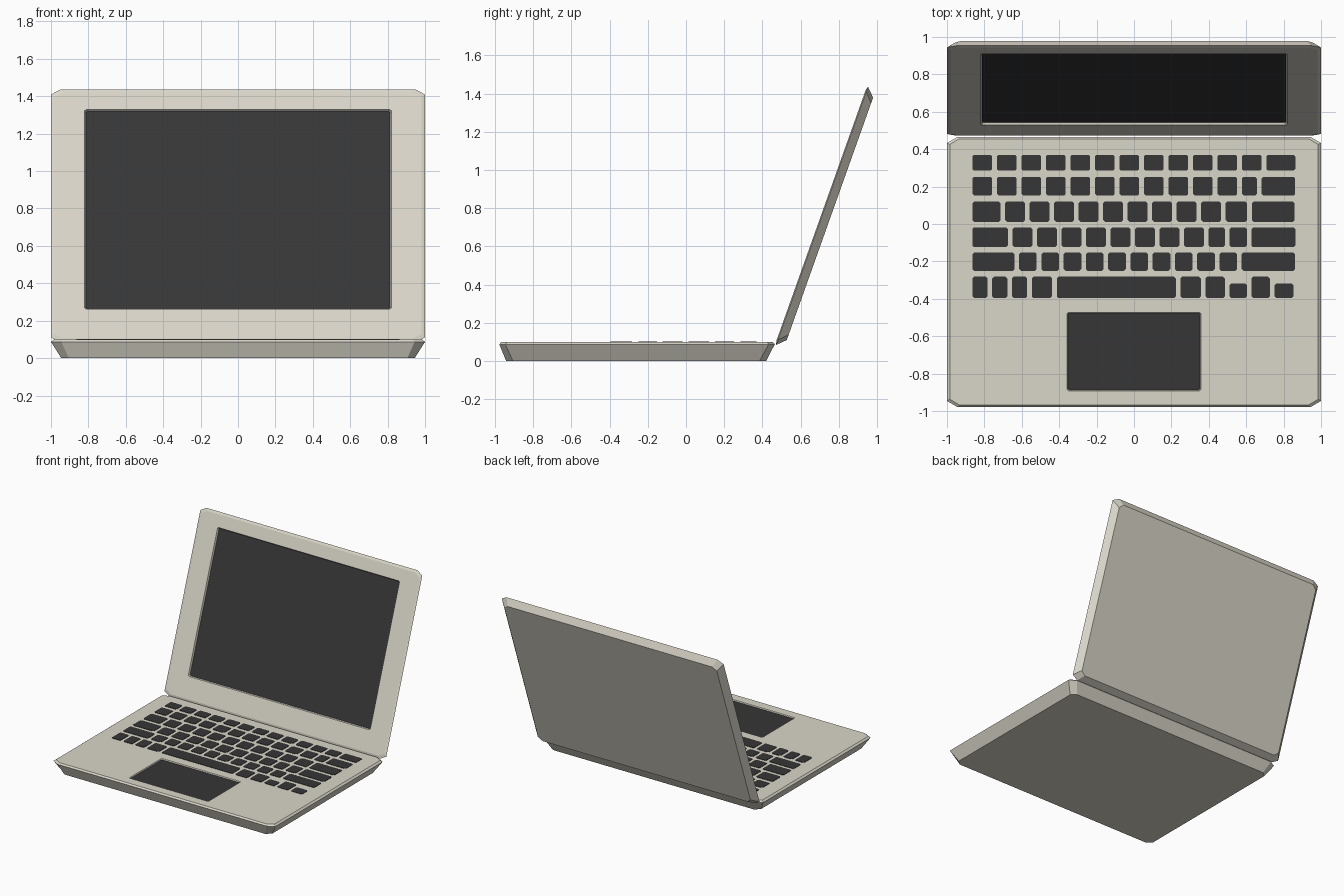
import bpy, bmesh, math

if "Cube" in bpy.data.objects:
    bpy.data.objects.remove(bpy.data.objects["Cube"])


def material(name, rgb):
    m = bpy.data.materials.new(name)
    m.diffuse_color = (*rgb, 1.0)
    m.use_nodes = True
    m.node_tree.nodes["Principled BSDF"].inputs["Base Color"].default_value = m.diffuse_color
    return m


BODY = material("warm grey shell", (0.70, 0.67, 0.585))
DARK = material("charcoal", (0.037, 0.037, 0.037))


def octagon(bm, x0, x1, y0, y1, cx, cy, z):
    """Rectangle with cut corners, counter-clockwise."""
    pts = [(x0 + cx, y0), (x1 - cx, y0), (x1, y0 + cy), (x1, y1 - cy),
           (x1 - cx, y1), (x0 + cx, y1), (x0, y1 - cy), (x0, y0 + cy)]
    return [bm.verts.new((x, y, z)) for x, y in pts]


def loft(bm, rings):
    """Join stacked octagons, cap both ends, return the last cap."""
    loops = [octagon(bm, *r) for r in rings]
    for a, b in zip(loops, loops[1:]):
        for i in range(8):
            j = (i + 1) % 8
            bm.faces.new((a[i], a[j], b[j], b[i]))
    bm.faces.new(loops[0][::-1])
    return bm.faces.new(loops[-1])


def finish(bm, name, mats):
    me = bpy.data.meshes.new(name)
    bm.to_mesh(me)
    bm.free()
    for m in mats:
        me.materials.append(m)
    ob = bpy.data.objects.new(name, me)
    bpy.context.collection.objects.link(ob)
    return ob


def slab(name, rings):
    """Shell whose final recessed face is dark."""
    bm = bmesh.new()
    loft(bm, rings).material_index = 1
    return finish(bm, name, (BODY, DARK))


# Base with tapered underside and sunken trackpad
slab("base", [
    (-0.945, 0.945, -0.942, 0.420, 0.040, 0.035, 0.0),
    (-1.0, 1.0, -0.978, 0.465, 0.055, 0.032, 0.087),
    (-0.985, 0.985, -0.967, 0.455, 0.050, 0.030, 0.099),
    (-0.357, 0.357, -0.892, -0.473, 0.006, 0.006, 0.099),
    (-0.353, 0.353, -0.888, -0.477, 0.006, 0.006, 0.091),
])

# Lid with sunken screen, modelled flat and tilted back about its lower edge
lid = slab("lid", [
    (-0.957, 0.957, 0.042, 1.390, 0.035, 0.030, -0.044),
    (-1.0, 1.0, 0.0, 1.435, 0.050, 0.028, 0.0),
    (-0.980, 0.980, 0.020, 1.415, 0.045, 0.026, 0.006),
    (-0.820, 0.820, 0.186, 1.320, 0.008, 0.008, 0.006),
    (-0.814, 0.814, 0.192, 1.314, 0.008, 0.008, -0.008),
])
lid.location = (0, 0.472, 0.084)
lid.rotation_euler = (math.radians(70.4), 0, 0)

# Keyboard: each row is bottom, top and runs of (count, key width)
ROWS = [
    (0.285, 0.370, [(12, 0.106), (1, 0.155)]),
    (0.152, 0.252, [(11, 0.106), (1, 0.080), (1, 0.180)]),
    (0.012, 0.120, [(1, 0.150), (9, 0.106), (1, 0.115), (1, 0.228)]),
    (-0.124, -0.018, [(1, 0.190), (8, 0.106), (1, 0.087), (1, 0.092), (1, 0.235)]),
    (-0.250, -0.152, [(1, 0.225), (10, 0.094), (1, 0.285)]),
    (-0.396, -0.282, [(3, 0.081), (1, 0.108), (1, 0.637), (1, 0.108), (1, 0.104),
                      (1, 0.092), (1, 0.098), (1, 0.102)]),
]
GAP = 0.025
bm = bmesh.new()
for row, (y0, y1, runs) in enumerate(ROWS):
    x = -0.864
    widths = [w for n, w in runs for _ in range(n)]
    for k, w in enumerate(widths):
        # two low arrow keys in the front row
        top = y1 - 0.036 if row == 5 and k in (7, 9) else y1
        loft(bm, [(x, x + w, y0, top, 0.009, 0.009, z) for z in (0.097, 0.102)])
        x += w + GAP
finish(bm, "keys", (DARK,))
